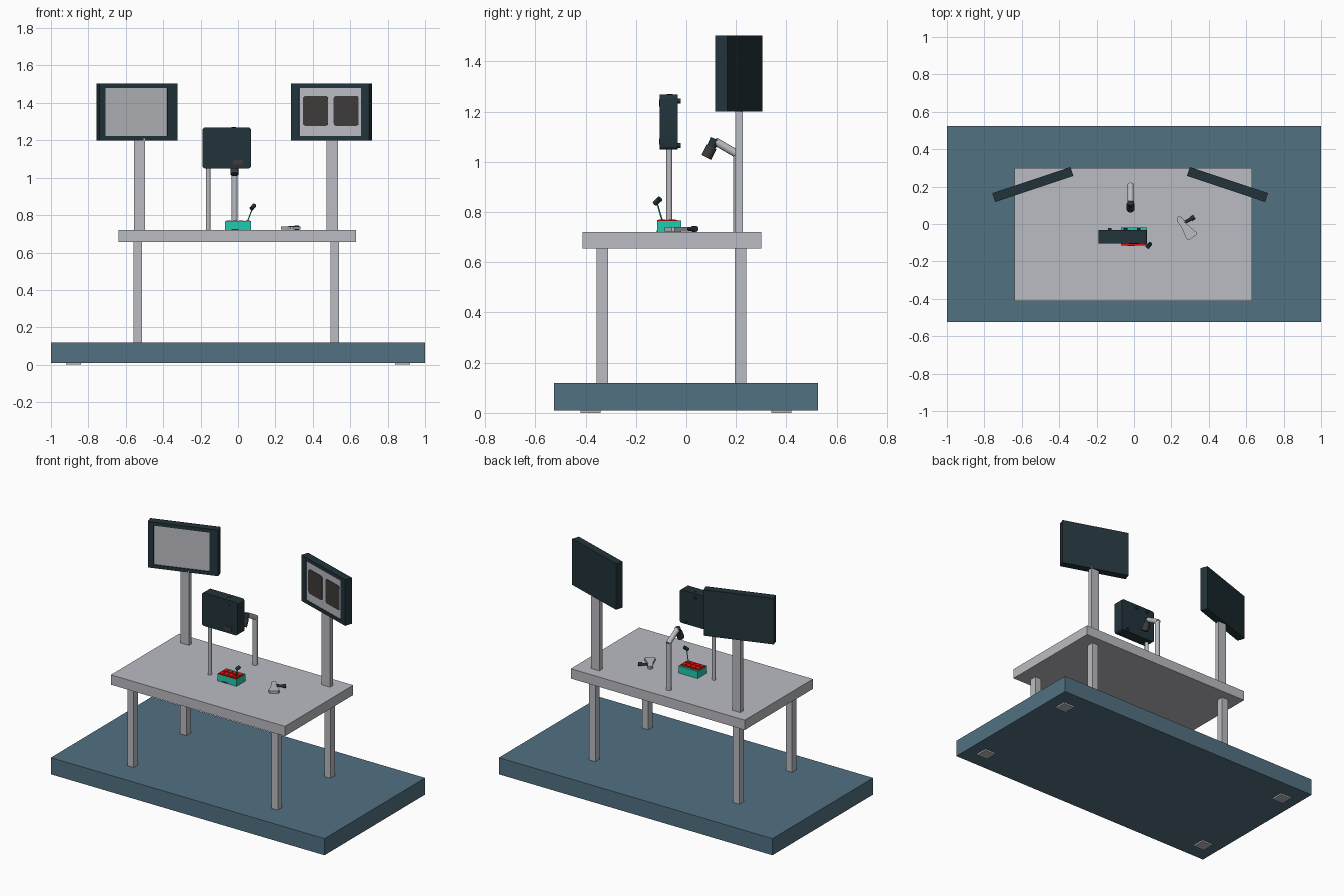
import bpy, bmesh, math
from mathutils import Vector, Matrix

if "Cube" in bpy.data.objects:
    bpy.data.objects.remove(bpy.data.objects["Cube"])


def material(name, rgb):
    lin = [(c / 255 / 12.92 if c < 11 else ((c / 255 + 0.055) / 1.055) ** 2.4) for c in rgb]
    m = bpy.data.materials.new(name)
    m.use_nodes = True
    m.diffuse_color = (*lin, 1)
    m.node_tree.nodes["Principled BSDF"].inputs["Base Color"].default_value = (*lin, 1)
    return m


BLUE = material("slate_blue", (82, 113, 130))
GREY = material("light_grey", (187, 188, 194))
DARK = material("dark_casing", (34, 52, 59))
PANE = material("charcoal", (62, 60, 58))
TEAL = material("teal", (32, 203, 176))
RED = material("red", (222, 18, 12))


def finish(name, bm, mats, matrix=Matrix(), smooth=False):
    bmesh.ops.recalc_face_normals(bm, faces=bm.faces)
    mesh = bpy.data.meshes.new(name)
    bm.to_mesh(mesh)
    bm.free()
    for m in mats:
        mesh.materials.append(m)
    ob = bpy.data.objects.new(name, mesh)
    bpy.context.collection.objects.link(ob)
    ob.matrix_world = matrix
    if smooth:
        bpy.ops.object.select_all(action='DESELECT')
        ob.select_set(True)
        bpy.context.view_layer.objects.active = ob
        bpy.ops.object.shade_smooth_by_angle(angle=math.radians(35))
    return ob


def box(name, lo, hi, mat, matrix=Matrix()):
    bm = bmesh.new()
    bmesh.ops.create_cube(bm, size=1)
    lo, hi = Vector(lo), Vector(hi)
    for v in bm.verts:
        v.co = (lo + hi) / 2 + v.co * (hi - lo)
    return finish(name, bm, [mat], matrix)


def rod(name, a, b, r, mat, r2=None, sides=20):
    a, b = Vector(a), Vector(b)
    bm = bmesh.new()
    bmesh.ops.create_cone(bm, cap_ends=True, segments=sides, radius1=r,
                          radius2=r if r2 is None else r2, depth=(b - a).length)
    turn = (b - a).to_track_quat('Z', 'Y').to_matrix().to_4x4()
    return finish(name, bm, [mat], Matrix.Translation((a + b) / 2) @ turn, True)


def rounded_box(name, lo, hi, radius, mat, matrix=Matrix()):
    """Box whose corners are rounded as seen from the front."""
    bm = bmesh.new()
    bmesh.ops.create_cube(bm, size=1)
    lo, hi = Vector(lo), Vector(hi)
    for v in bm.verts:
        v.co = (lo + hi) / 2 + v.co * (hi - lo)
    edges = [e for e in bm.edges if abs(e.verts[0].co.y - e.verts[1].co.y) > 1e-5]
    bmesh.ops.bevel(bm, geom=edges, offset=radius, segments=4, profile=0.5, affect='EDGES')
    return finish(name, bm, [mat], matrix, True)


# Base slab and feet
box("base", (-1, -0.525, 0.01), (1, 0.525, 0.12), BLUE)
for x in (-0.88, 0.88):
    for y in (-0.38, 0.38):
        box("base_foot", (x - 0.04, y - 0.04, 0), (x + 0.04, y + 0.04, 0.01), GREY)

# Table
box("table_top", (-0.64, -0.412, 0.655), (0.632, 0.30, 0.72), GREY)
for x in (-0.536, 0.517):
    for y in (-0.333, 0.218):
        box("table_leg", (x - 0.023, y - 0.023, 0.12), (x + 0.023, y + 0.023, 0.655), GREY)


# Monitors on posts, turned towards the middle
def monitor(side, x, angle, shift):
    place = Matrix.Translation((x, 0.211, 1.352)) @ Matrix.Rotation(math.radians(angle), 4, 'Z')
    w, d, h = 0.22, 0.025, 0.152
    bm = bmesh.new()
    bmesh.ops.create_cube(bm, size=2)
    for v in bm.verts:
        v.co *= Vector((w, d, h))
    front = min(bm.faces, key=lambda f: f.calc_center_median().y)
    bmesh.ops.inset_individual(bm, faces=[front], thickness=0.033)
    for v in front.verts:
        v.co.x = math.copysign(0.174, v.co.x) + shift
    # Shallow recess holding the screen
    rim = bmesh.ops.inset_individual(bm, faces=[front], thickness=0.0005)
    for v in front.verts:
        v.co.y += 0.004
    front.material_index = 1
    finish(side + "_monitor", bm, [DARK, GREY], place)
    return place


monitor("right", -0.541, 18.5, -0.01)
place = monitor("left", 0.5, -18.5, 0)
for x in (-0.083, 0.09):
    rounded_box("screen_pane", (x - 0.07, -0.024, -0.075), (x + 0.07, -0.02, 0.085),
                0.015, PANE, place)
for side, x in (("right", -0.527), ("left", 0.504)):
    box(side + "_monitor_post", (x - 0.03, 0.197, 0.72), (x + 0.03, 0.227, 1.21), GREY)

# Control box on its stand
rounded_box("control_box", (-0.19, -0.105, 1.05), (0.07, -0.033, 1.268), 0.014, DARK)
rod("control_box_stand", (-0.159, -0.067, 0.72), (-0.159, -0.067, 1.06), 0.012, GREY)
box("control_box_slot", (-0.028, -0.108, 1.07), (0.028, -0.104, 1.094), PANE)
rod("control_box_dial", (0, -0.107, 1.235), (0, -0.104, 1.235), 0.014, DARK)
for x, z in ((-0.13, 1.243), (-0.045, 1.243), (0.025, 1.066)):
    rod("rear_knob", (x, -0.035, z), (x, -0.022, z), 0.01, DARK)
rod("top_button", (-0.022, -0.065, 1.267), (-0.022, -0.065, 1.27), 0.012, DARK)

# Camera arm behind the control box
elbow, tip = (-0.018, 0.205, 1.03), (-0.018, 0.115, 1.083)
rod("camera_post", (-0.018, 0.205, 0.72), elbow, 0.016, GREY)
rod("camera_arm", (-0.018, 0.213, 1.026), tip, 0.016, GREY)
rod("camera_collar", (-0.018, 0.116, 1.092), (-0.018, 0.1, 1.055), 0.018, DARK)
rod("camera_head", (-0.018, 0.102, 1.06), (-0.018, 0.081, 1.018), 0.022, PANE)

# Tray with red pads
box("tray", (-0.07, -0.115, 0.72), (0.07, -0.02, 0.766), TEAL)
box("tray_red_top", (-0.068, -0.115, 0.765), (0.07, -0.033, 0.768), RED)
for i in range(4):
    for j in range(2):
        x, y = -0.05 + i * 0.034, -0.095 + j * 0.04
        box("red_pad", (x - 0.012, y - 0.014, 0.767), (x + 0.012, y + 0.014, 0.771), RED)
box("tray_label", (-0.035, -0.117, 0.721), (0.003, -0.114, 0.727), DARK)

# Small lever on the tray
rod("lever_rod", (0.05, -0.095, 0.765), (0.079, -0.117, 0.84), 0.003, TEAL, sides=10)
rod("lever_head", (0.072, -0.124, 0.834), (0.088, -0.104, 0.853), 0.011, DARK)

# Hand-held probe lying on the table
outline = [(0.232, 0.035), (0.24, 0.042), (0.256, 0.036), (0.282, 0.0), (0.335, -0.045),
           (0.334, -0.058), (0.295, -0.086), (0.28, -0.08), (0.258, -0.025), (0.23, 0.015)]
bm = bmesh.new()
face = bm.faces.new([bm.verts.new((x, y, 0.722)) for x, y in outline])
grown = bmesh.ops.extrude_face_region(bm, geom=[face])
bmesh.ops.translate(bm, vec=(0, 0, 0.018),
                    verts=[v for v in grown["geom"] if isinstance(v, bmesh.types.BMVert)])
finish("probe_body", bm, [GREY])
rod("probe_handle", (0.27, 0.008, 0.733), (0.31, 0.03, 0.733), 0.008, DARK)
rod("probe_knob", (0.305, 0.027, 0.733), (0.323, 0.038, 0.733), 0.012, DARK)
